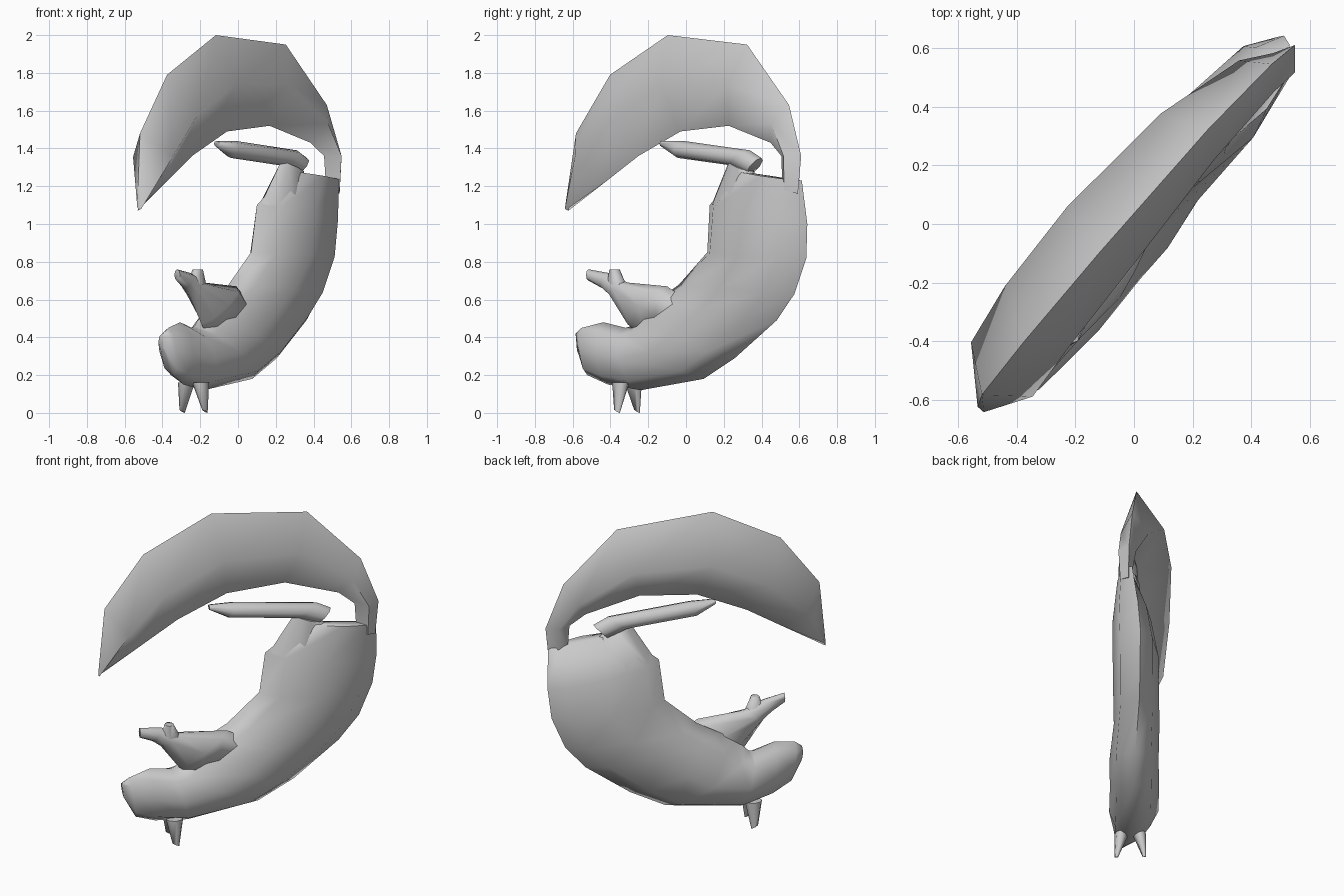
import bpy, bmesh, math
from mathutils import Vector

cube = bpy.data.objects.get("Cube")
if cube:
    bpy.data.objects.remove(cube, do_unlink=True)

# Single grey material
COLOR = (.6, .6, .6, 1)
grey = bpy.data.materials.new("plain grey")
grey.use_nodes = True
grey.diffuse_color = COLOR
grey.node_tree.nodes["Principled BSDF"].inputs["Base Color"].default_value = COLOR

# The animal lies in an upright plane turned about the vertical axis
TURN = math.radians(48.6)
ALONG = Vector((math.cos(TURN), math.sin(TURN), 0))
ACROSS = Vector((math.sin(TURN), -math.cos(TURN), 0))
UP = Vector((0, 0, 1))


def make_ring(bm, section, sides, ridge_keep, ridge_lean):
    """Rounded cross-section between an inner and an outer edge point."""
    inner, outer, centre, half = section
    start, end = Vector(inner), Vector(outer)
    middle, arm = (start + end) / 2, (end - start) / 2
    ring = []
    for step in range(sides):
        angle = math.tau * step / sides
        point = middle + arm * math.cos(angle)
        # Inner and outer ridges may sit to one side of the centre
        ridge = centre * ridge_keep - ridge_lean * point.x
        swing = math.sin(angle)
        side_edge = centre + math.copysign(half, swing)
        across = ridge + abs(swing) * (side_edge - ridge)
        ring.append(bm.verts.new(ALONG * point.x + ACROSS * across + UP * point.y))
    return ring


def loft(name, sections, sides=8, ridge_keep=1, ridge_lean=0):
    """Skin a closed, smooth-shaded form over a row of cross-sections."""
    bm = bmesh.new()
    rings = [make_ring(bm, section, sides, ridge_keep, ridge_lean) for section in sections]
    for ring, following in zip(rings, rings[1:]):
        for i in range(sides):
            j = (i + 1) % sides
            bm.faces.new((ring[i], ring[j], following[j], following[i]))
    bm.faces.new(rings[0])
    bm.faces.new(rings[-1])
    bmesh.ops.recalc_face_normals(bm, faces=bm.faces)
    mesh = bpy.data.meshes.new(name)
    bm.to_mesh(mesh)
    bm.free()
    mesh.materials.append(grey)
    obj = bpy.data.objects.new(name, mesh)
    bpy.context.collection.objects.link(obj)
    bpy.ops.object.select_all(action='DESELECT')
    obj.select_set(True)
    bpy.context.view_layer.objects.active = obj
    bpy.ops.object.shade_smooth_by_angle(angle=math.radians(75))


# Curved body from hips to muzzle
loft("body_and_head", [
    ((.38, 1.28), (.81, 1.23), .04, .04),
    ((.16, 1.1), (.82, 1), 0, .11),
    ((.13, .85), (.8, .82), -.02, .13),
    ((-.06, .68), (.72, .63), -.02, .13),
    ((-.2, .6), (.6, .49), -.02, .13),
    ((-.3, .53), (.33, .29), 0, .14),
    ((-.37, .46), (.12, .18), 0, .14),
    ((-.4, .45), (-.3, .12), .01, .14),
    ((-.53, .48), (-.5, .15), .04, .1),
    ((-.66, .45), (-.62, .2), .07, .06),
    ((-.7, .42), (-.69, .33), .07, .02),
], ridge_keep=.8, ridge_lean=.05)

# Bushy tail arching over the body
loft("tail", [
    ((.69, 1.2), (.8, 1.16), .03, .03),
    ((.68, 1.36), (.82, 1.36), .02, .05),
    ((.59, 1.43), (.72, 1.63), -.02, .08),
    ((.28, 1.52), (.41, 1.95), -.06, .12),
    ((-.06, 1.49), (-.15, 2), -.06, .15),
    ((-.35, 1.36), (-.55, 1.79), -.04, .15),
    ((-.56, 1.23), (-.78, 1.48), -.01, .14),
    ((-.82, 1.07), (-.82, 1.09), .03, .01),
], sides=4, ridge_keep=.4)

# Raised hind leg with the foot stretched forward
loft("hind_leg", [
    ((.18, 1.1), (.55, 1.1), 0, .08),
    ((.32, 1.33), (.5, 1.27), .02, .04),
])
loft("hind_foot", [
    ((.45, 1.26), (.54, 1.35), .01, .04),
    ((.33, 1.31), (.46, 1.39), .01, .05),
    ((-.06, 1.35), (-.02, 1.44), 0, .05),
    ((-.17, 1.41), (-.17, 1.44), 0, .02),
])

# Foreleg, paw and thumb
loft("foreleg", [
    ((.03, .6), (-.28, .4), .03, .07),
    ((-.08, .67), (-.36, .47), .06, .07),
    ((-.35, .69), (-.47, .62), .07, .05),
    ((-.47, .74), (-.52, .66), .08, .04),
    ((-.6, .76), (-.6, .7), .1, .02),
])
loft("thumb", [
    ((-.36, .68), (-.48, .68), .08, .04),
    ((-.4, .76), (-.45, .76), .09, .03),
])

# Pair of pointed ears splaying apart
for name, side in (("left_ear", 1), ("right_ear", -1)):
    loft(name, [
        ((-.44, .16), (-.34, .16), .03 + side * .05, .04),
        ((-.41, .02), (-.37, 0), .03 + side * .08, .01),
    ])
